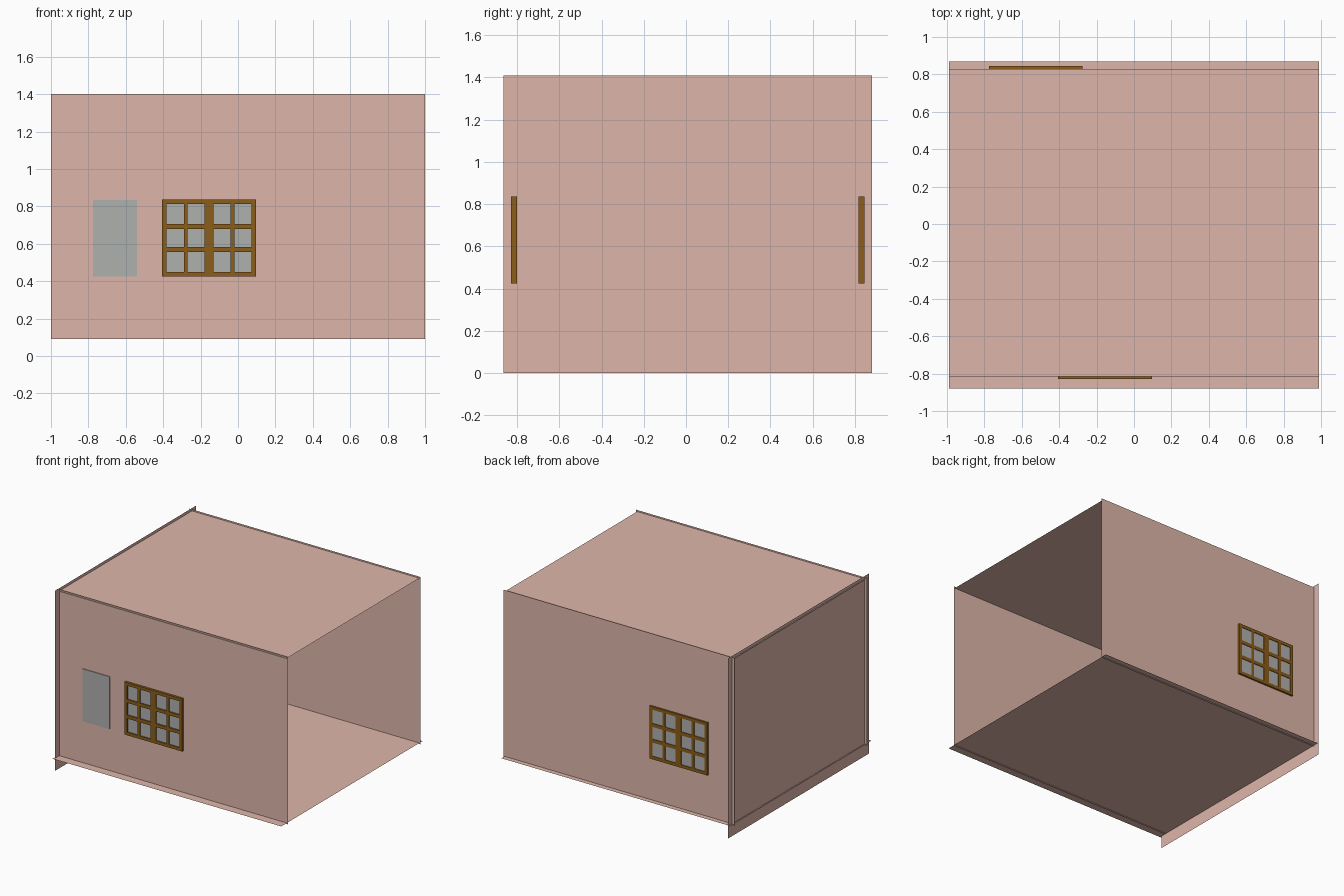
import bpy, bmesh

if "Cube" in bpy.data.objects:
    bpy.data.objects.remove(bpy.data.objects["Cube"])


def material(name, color):
    m = bpy.data.materials.new(name)
    m.diffuse_color = (*color, 1)
    m.use_nodes = True
    m.node_tree.nodes["Principled BSDF"].inputs["Base Color"].default_value = m.diffuse_color
    return m


PLASTER = material("plaster", (0.73, 0.47, 0.40))
WOOD = material("wood", (0.26, 0.11, 0.01))
GLASS = material("glass", (0.43, 0.44, 0.43))


def add_object(name, bm, mat):
    mesh = bpy.data.meshes.new(name)
    bm.to_mesh(mesh)
    bm.free()
    mesh.materials.append(mat)
    ob = bpy.data.objects.new(name, mesh)
    bpy.context.collection.objects.link(ob)
    return ob


def sheet(name, corners):
    bm = bmesh.new()
    bm.faces.new([bm.verts.new(c) for c in corners])
    bm.normal_update()
    return add_object(name, bm, PLASTER)


def upright(name, y):
    return sheet(name, [(-1, y, 0.09), (1, y, 0.09), (1, y, 1.4), (-1, y, 1.4)])


def level(name, z, y0, y1):
    return sheet(name, [(-0.99, y0, z), (0.99, y0, z), (0.99, y1, z), (-0.99, y1, z)])


def pane(name, x0, y, w=0.235, z0=0.425, z1=0.835, t=0.008):
    bm = bmesh.new()
    bmesh.ops.create_cube(bm, size=1)
    bmesh.ops.scale(bm, vec=(w, t, z1 - z0), verts=bm.verts)
    bmesh.ops.translate(bm, vec=(x0 + w / 2, y, (z0 + z1) / 2), verts=bm.verts)
    return add_object(name, bm, GLASS)


def sash(name, x0, y, depth=0.027):
    # Grid of cells with the six light openings left out, then thickened
    xs = [x0 + d for d in (0, 0.024, 0.115, 0.136, 0.226, 0.25)]
    zs = [0.425, 0.449, 0.556, 0.583, 0.679, 0.706, 0.813, 0.837]
    bm = bmesh.new()
    grid = [[bm.verts.new((x, y, z)) for z in zs] for x in xs]
    for i in range(len(xs) - 1):
        for j in range(len(zs) - 1):
            if i % 2 and j % 2:
                continue
            bm.faces.new((grid[i][j], grid[i + 1][j],
                          grid[i + 1][j + 1], grid[i][j + 1]))
    bm.normal_update()
    ob = add_object(name, bm, WOOD)
    mod = ob.modifiers.new("thickness", "SOLIDIFY")
    mod.thickness = depth
    mod.offset = 0
    return ob


def window(side, x0, y, glass_y):
    for k, hand in enumerate(("left", "right")):
        x = x0 + 0.25 * k
        sash(f"{side}_{hand}_sash", x, y)
        pane(f"{side}_{hand}_glass", x + 0.01, glass_y, 0.23, 0.435, 0.827)


# Room shell: single sheets, open on the right
upright("front_wall", -0.81)
upright("back_wall", 0.83)
level("floor", 0.098, -0.88, 0.87)
level("roof", 1.388, -0.815, 0.83)
sheet("left_wall", [(-0.98, 0.88, 0), (-0.98, -0.865, 0),
                    (-0.98, -0.865, 1.41), (-0.98, 0.88, 1.41)])

# Windows and the separate pane on the front wall
window("front", -0.405, -0.8145, -0.815)
window("back", -0.775, 0.8305, 0.835)
pane("loose_glass", -0.775, -0.812)
